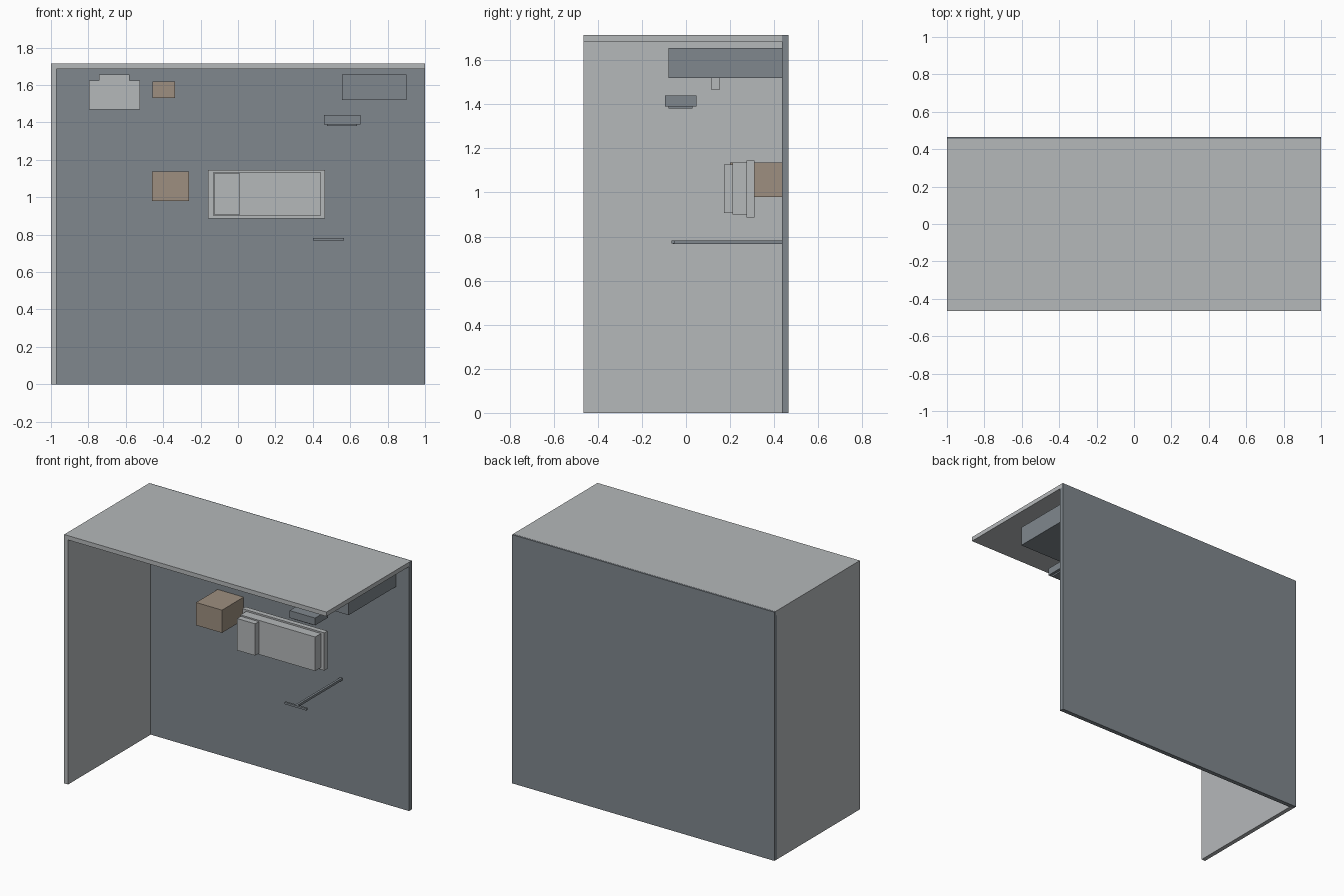
import bpy


def material(name, rgb):
    m = bpy.data.materials.new(name)
    m.diffuse_color = (*rgb, 1)
    return m


LIGHT = material("light grey", (0.46, 0.48, 0.49))
SLATE = material("slate grey", (0.215, 0.245, 0.27))
WOOD = material("tan", (0.34, 0.275, 0.215))


def box(name, x, y, z, mat):
    """Box from (min, max) extents on each axis."""
    bpy.ops.mesh.primitive_cube_add(size=1)
    o = bpy.context.object
    o.name = name
    for v in o.data.vertices:
        v.co = [r[0] if c < 0 else r[1] for c, r in zip(v.co, (x, y, z))]
    o.data.materials.append(mat)
    return o


# Room shell: back wall, left wall and ceiling
box("back_wall", (-1, 1), (0.435, 0.465), (0, 1.714), SLATE)
box("left_wall", (-1, -0.97), (-0.465, 0.436), (0, 1.69), LIGHT)
box("ceiling", (-1, 1), (-0.465, 0.455), (1.685, 1.715), LIGHT)

# Wall unit high on the right
box("wall_unit", (0.555, 0.9), (-0.08, 0.436), (1.52, 1.655), SLATE)

# Small hanging unit with a plate underneath
box("hanging_unit", (0.46, 0.655), (-0.095, 0.047), (1.39, 1.44), SLATE)
box("hanging_unit_plate", (0.475, 0.635), (-0.08, 0.03), (1.38, 1.39), SLATE)

# Upper left panel with its top cap
box("upper_panel", (-0.797, -0.525), (0.113, 0.155), (1.468, 1.623), LIGHT)
box("upper_panel_cap", (-0.742, -0.58), (0.115, 0.153), (1.623, 1.655), LIGHT)

# Wooden boxes
box("small_box", (-0.457, -0.338), (0.3, 0.436), (1.532, 1.618), WOOD)
box("large_box", (-0.46, -0.262), (0.2, 0.436), (0.98, 1.137), WOOD)

# Layered central console
box("console_back", (-0.16, 0.465), (0.275, 0.31), (0.886, 1.146), LIGHT)
box("console_body", (-0.13, 0.44), (0.212, 0.276), (0.9, 1.135), LIGHT)
box("console_front", (-0.127, 0.01), (0.172, 0.213), (0.907, 1.126), LIGHT)

# T-shaped rod
box("rod", (0.477, 0.493), (-0.06, 0.436), (0.766, 0.782), SLATE)
box("rod_crossbar", (0.4, 0.568), (-0.066, -0.052), (0.768, 0.782), SLATE)
